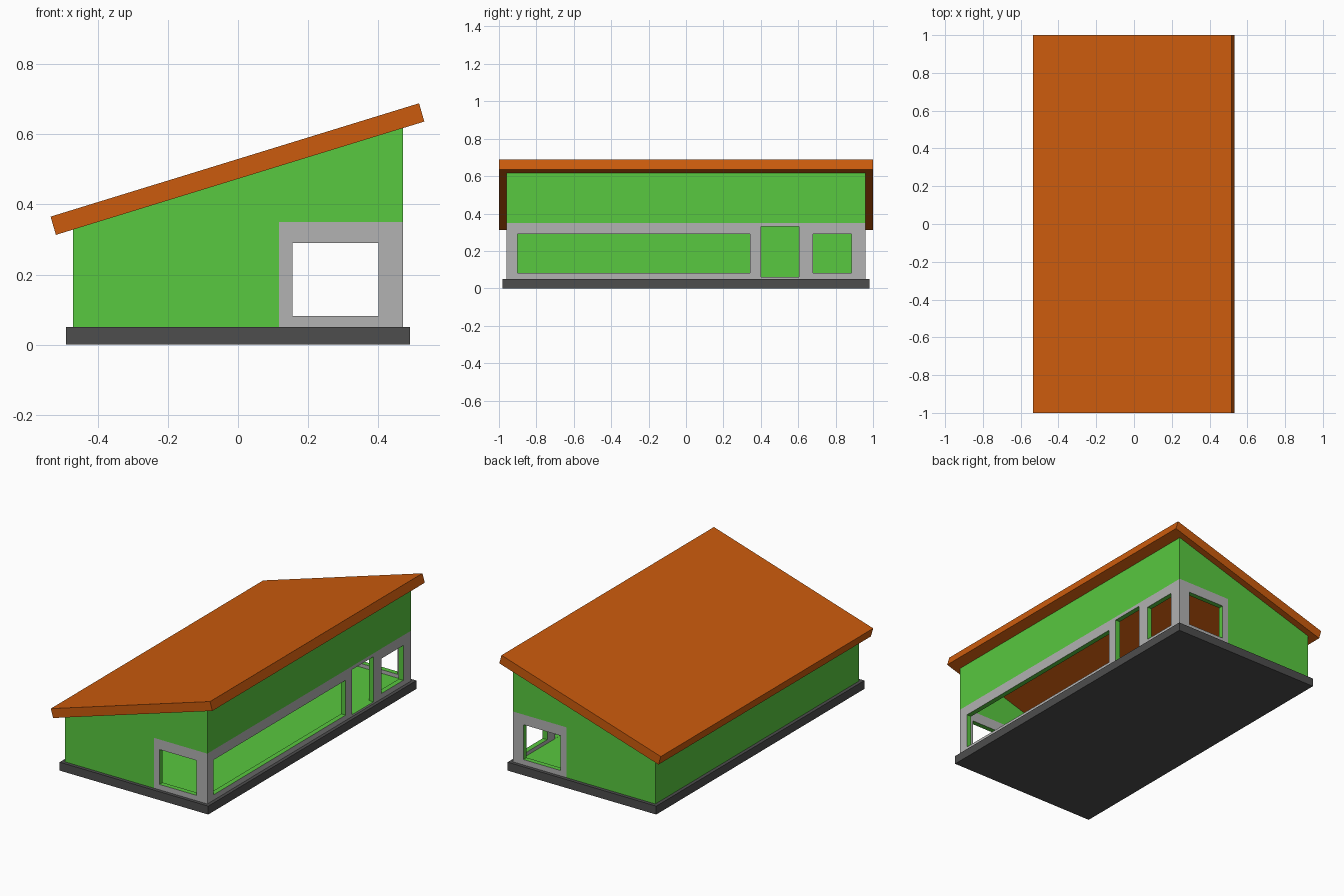
import bpy, bmesh
from mathutils import Vector

if "Cube" in bpy.data.objects:
    bpy.data.objects.remove(bpy.data.objects["Cube"])

T = 0.03                        # wall thickness
WX, WY = 0.47, 0.96             # outer wall half sizes
BAND_X, BAND_Z = 0.117, 0.35    # limits of the grey cladding


def material(name, rgb):
    m = bpy.data.materials.new(name)
    m.diffuse_color = (*rgb, 1)
    m.use_nodes = True
    m.node_tree.nodes["Principled BSDF"].inputs["Base Color"].default_value = m.diffuse_color
    return m


GREEN = material("green_wall", (0.098, 0.578, 0.05))
GREY = material("grey_cladding", (0.445, 0.445, 0.445))
ORANGE = material("orange_roof", (0.597, 0.105, 0.004))
DARK = material("dark_base", (0.074, 0.074, 0.074))


def prism(name, profile, y0, y1, mat=None):
    """Extrude an (x, z) profile from y0 to y1."""
    bm = bmesh.new()
    face = bm.faces.new([bm.verts.new((x, y0, z)) for x, z in profile])
    ext = bmesh.ops.extrude_face_region(bm, geom=[face])["geom"]
    bmesh.ops.translate(bm, vec=(0, y1 - y0, 0),
                        verts=[v for v in ext if isinstance(v, bmesh.types.BMVert)])
    bmesh.ops.recalc_face_normals(bm, faces=bm.faces)
    me = bpy.data.meshes.new(name)
    bm.to_mesh(me)
    bm.free()
    ob = bpy.data.objects.new(name, me)
    bpy.context.collection.objects.link(ob)
    if mat:
        me.materials.append(mat)
    return ob


def box(name, x0, x1, y0, y1, z0, z1, mat=None):
    return prism(name, [(x0, z0), (x1, z0), (x1, z1), (x0, z1)], y0, y1, mat)


# Base slab and sloped roof
box("base_slab", -0.49, 0.49, -0.98, 0.98, 0, 0.05, DARK)
prism("roof", [(-0.519, 0.313), (0.531, 0.636), (0.516, 0.688), (-0.534, 0.365)], -1, 1, ORANGE)


def under_roof(x):
    return 0.313 + (x + 0.519) * 0.323 / 1.05


# Wall shell with floor, hollowed and cut for the openings
walls = prism("walls", [(-WX, 0.05), (WX, 0.05), (WX, under_roof(WX)), (-WX, under_roof(-WX))],
              -WY, WY, GREEN)
cutters = [
    box("room_cutter", -WX + T, WX - T, -WY + T, WY - T, 0.06, 0.9),
    box("end_windows_cutter", 0.155, 0.40, -1.1, 1.1, 0.082, 0.29),
    box("long_window_cutter", 0.42, 0.6, -0.90, 0.342, 0.082, 0.29),
    box("door_cutter", 0.42, 0.6, 0.40, 0.605, 0.061, 0.33),
    box("small_window_cutter", 0.42, 0.6, 0.678, 0.885, 0.082, 0.29),
]
for c in cutters:
    c.hide_render = True
    mod = walls.modifiers.new(c.name, 'BOOLEAN')
    mod.operation, mod.solver, mod.object = 'DIFFERENCE', 'EXACT', c
bpy.context.view_layer.update()
cut = bpy.data.meshes.new_from_object(walls.evaluated_get(bpy.context.evaluated_depsgraph_get()))
walls.modifiers.clear()
walls.data = cut
for c in cutters:
    bpy.data.objects.remove(c)

# Grey cladding: split the wall faces at its edges and recolour them
cut.materials.clear()
cut.materials.append(GREEN)
cut.materials.append(GREY)
bm = bmesh.new()
bm.from_mesh(cut)
bmesh.ops.triangulate(bm, faces=bm.faces[:])
for co, no in (((0, 0, BAND_Z), (0, 0, 1)), ((BAND_X, 0, 0), (1, 0, 0))):
    bmesh.ops.bisect_plane(bm, geom=bm.verts[:] + bm.edges[:] + bm.faces[:],
                           plane_co=Vector(co), plane_no=Vector(no))
bm.normal_update()


def on_plane(pos, outer):
    return min(abs(pos - outer), abs(pos - outer + T)) < 0.002


for f in bm.faces:
    c, n = f.calc_center_median(), f.normal
    side = abs(n.x) > 0.9 and on_plane(c.x, WX)
    end = abs(n.y) > 0.9 and on_plane(abs(c.y), WY)
    f.material_index = int((side or end) and c.z < BAND_Z and c.x > BAND_X)
    f.smooth = False
bm.to_mesh(cut)
bm.free()
